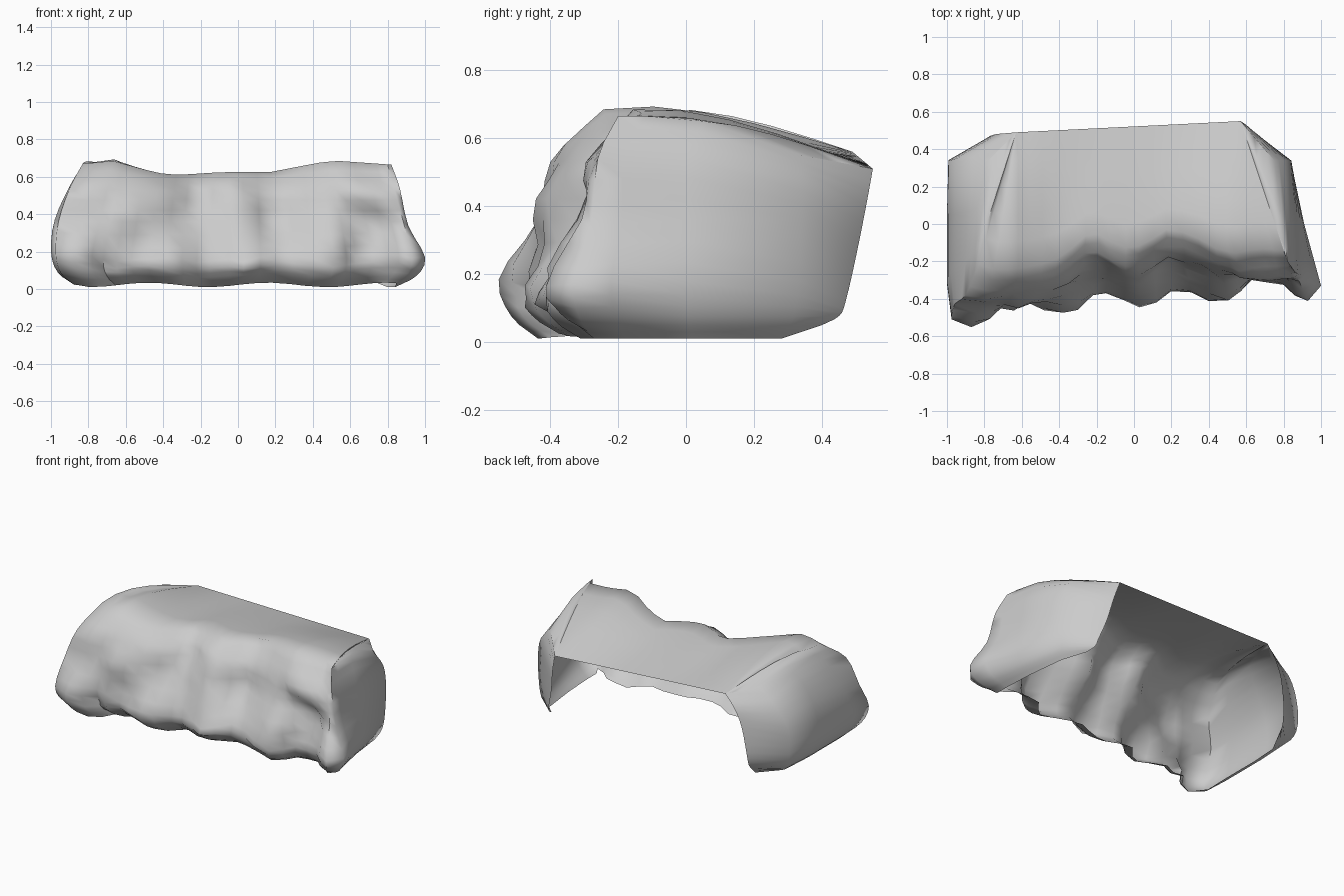
import bpy, bmesh, math
from mathutils import Vector, noise

if "Cube" in bpy.data.objects:
    bpy.data.objects.remove(bpy.data.objects["Cube"])

# Open-backed rock ledge: a shell lofted from vertical profiles that run
# from the back right corner, round the front, to the back left corner.
BACK_R = Vector((0.57, 0.55, 0.51))
BACK_L = Vector((-0.63, 0.49, 0.56))

# Side profiles, each: foot, bulge, waist, shoulder, rim
RIGHT = [
    [(.70, .40, .05), (.67, .47, .12), (.63, .50, .25), (.60, .53, .40), tuple(BACK_R)],
    [(.80, .28, .01), (.84, .33, .18), (.84, .34, .36), (.82, .34, .48), (.75, .34, .55)],
    [(.83, .02, .01), (.91, .00, .18), (.88, .00, .36), (.85, .00, .54), (.79, .05, .65)],
    [(.84, -.18, .01), (.97, -.22, .18), (.89, -.19, .35), (.86, -.18, .54), (.81, -.12, .665)],
    [(.84, -.27, .01), (1.0, -.33, .17), (.91, -.28, .34), (.865, -.26, .54), (.82, -.20, .665)],
]
LEFT = [
    [(-.88, -.36, .025), (-.975, -.51, .19), (-.96, -.43, .36), (-.90, -.38, .54), (-.83, -.22, .67)],
    [(-.87, -.20, .02), (-1.0, -.32, .20), (-.98, -.26, .37), (-.90, -.20, .55), (-.82, -.10, .68)],
    [(-.87, .08, .02), (-1.0, .05, .20), (-.98, .05, .37), (-.90, .06, .53), (-.81, .10, .64)],
    [(-.87, .25, .03), (-.99, .34, .20), (-.98, .34, .37), (-.90, .36, .50), (-.78, .34, .585)],
    [(-.80, .42, .06), (-.77, .47, .20), (-.74, .48, .37), (-.69, .485, .48), tuple(BACK_L)],
]
# Front outlines: (x, y) of the boulders at the foot, of the upper face, and (x, z) of the rim
FOOT = [(-.93, -.54), (-.87, -.545), (-.78, -.51), (-.72, -.43), (-.65, -.45), (-.57, -.42),
        (-.48, -.45), (-.38, -.485), (-.30, -.45), (-.22, -.36), (-.15, -.36), (-.05, -.41),
        (.03, -.42), (.12, -.40), (.20, -.37), (.30, -.375), (.40, -.39), (.51, -.42),
        (.58, -.37), (.63, -.31), (.72, -.31), (.80, -.32), (.86, -.37), (.93, -.40)]
FACE = [(-.95, -.41), (-.75, -.40), (-.6, -.37), (-.47, -.33), (-.36, -.25), (-.28, -.18),
        (-.2, -.19), (-.1, -.25), (0, -.25), (.1, -.21), (.2, -.15), (.35, -.17),
        (.5, -.25), (.65, -.28), (.75, -.25), (.95, -.26)]
RIM = [(-.95, .67), (-.78, .685), (-.5, .62), (-.37, .61), (-.1, .625), (.2, .625),
       (.5, .675), (.62, .685), (.95, .665)]


def at(table, x):
    for (a, p), (b, q) in zip(table, table[1:]):
        if x <= b:
            return p + (q - p) * max(0, (x - a) / (b - a))
    return table[-1][1]


def front_profile(x, y):
    face, rim = at(FACE, x), at(RIM, x)
    n = noise.noise(Vector((x * 5, 0.3, 1.7))) * 0.04
    shelf = y + (face - y) * 0.62 + n
    foot_z = 0.022 + 0.012 * math.sin(x * 9)
    top_y = face + 0.12 + 0.05 * max(0, -x)
    return [(x * .91, y + .11, foot_z), (x, y, .165 + n),
            (x * .95, shelf, .36), (x * .90, face, .53), (x * .86, top_y, rim)]


def spline(keys, steps=3):
    p = [Vector(k) for k in keys]
    # rounded toe between foot and bulge
    toe = p[0].lerp(p[1], 0.72)
    toe.z = p[0].z + (p[1].z - p[0].z) * 0.38
    p.insert(1, toe)
    p = [p[0] * 2 - p[1]] + p + [p[-1] * 2 - p[-2]]
    out = []
    for a, b, c, d in zip(p, p[1:], p[2:], p[3:]):
        for s in range(steps):
            t = s / steps
            out.append(0.5 * (2 * b + (c - a) * t + (2 * a - 5 * b + 4 * c - d) * t * t
                              + (3 * b - a - 3 * c + d) * t ** 3))
    return out + [Vector(keys[-1])]


profiles = RIGHT + [front_profile(x, y) for x, y in reversed(FOOT[1:])] + LEFT
first, last = len(RIGHT), len(profiles) - len(LEFT)
ROOF = 5
bm = bmesh.new()
grid = []
for i, keys in enumerate(profiles):
    col = spline(keys)
    # craggy relief on the front face, fading at both ends
    if first <= i < last:
        fade = min(1, (i - first + 1) / 3, (last - i) / 3)
        for k in range(5, len(col) - 2):
            c = col[k]
            c.y += 0.055 * fade * noise.noise(Vector((c.x * 6, 4.2, c.z * 7)))
    # roof strip running to the straight back edge
    rim = col[-1]
    t = min(1, max(0, (rim.x - BACK_L.x) / (BACK_R.x - BACK_L.x)))
    back = BACK_L.lerp(BACK_R, t)
    bulge = max(0.0, rim.z - 0.60) * (back - rim).length * 0.65
    for k in range(1, ROOF + 1):
        s = k / ROOF
        p = rim.lerp(back, s)
        p.z += bulge * math.sin(math.pi * s ** 0.75)
        col.append(p)
    grid.append([bm.verts.new(c) for c in col])

for a, b in zip(grid, grid[1:]):
    for j in range(len(a) - 1):
        bm.faces.new((a[j], a[j + 1], b[j + 1], b[j]))
bmesh.ops.remove_doubles(bm, verts=bm.verts[:], dist=0.0005)

mesh = bpy.data.meshes.new("rock_ledge")
bm.to_mesh(mesh)
bm.free()
rock = bpy.data.objects.new("rock_ledge", mesh)
bpy.context.collection.objects.link(rock)
bpy.context.view_layer.objects.active = rock
rock.select_set(True)
bpy.ops.object.shade_smooth_by_angle(angle=math.radians(70))
